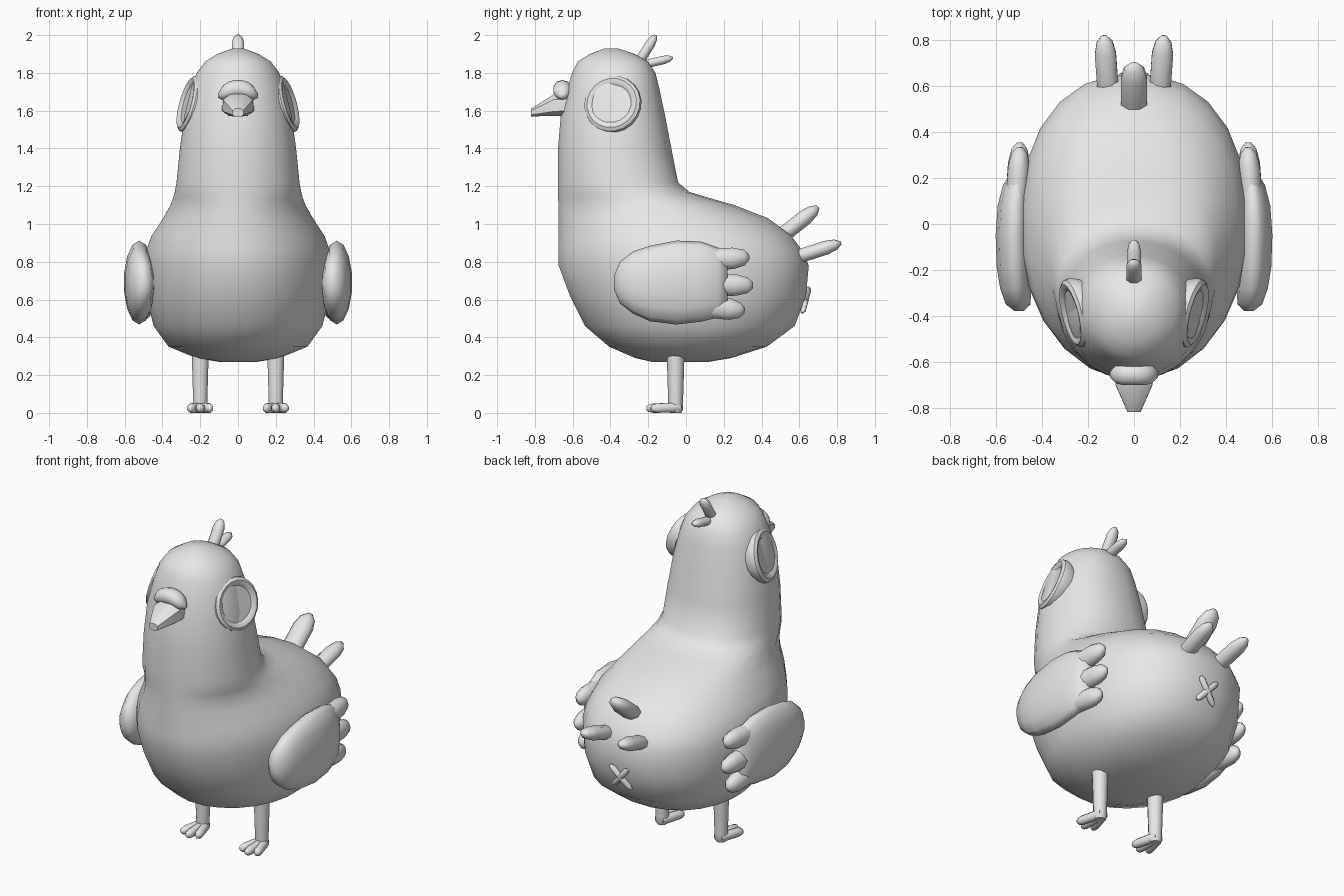
import bpy, bmesh, math
from mathutils import Vector

cube = bpy.data.objects.get("Cube")
if cube:
    bpy.data.objects.remove(cube, do_unlink=True)

grey = bpy.data.materials.new("plain grey")
grey.use_nodes = True
grey.diffuse_color = (0.8, 0.8, 0.8, 1)
grey.node_tree.nodes["Principled BSDF"].inputs["Base Color"].default_value = (0.8, 0.8, 0.8, 1)

X, Y, Z = Vector((1, 0, 0)), Vector((0, 1, 0)), Vector((0, 0, 1))


def power(value, p):
    return math.copysign(abs(value) ** p, value)


def loft(name, rings, n=10, front=1.0, back=1.0, sharp=45):
    """Skin rings of (centre, u, v); front and back set how boxy each half is."""
    bm = bmesh.new()
    loops = []
    for centre, u, v in rings:
        loop = []
        for i in range(n):
            a = math.tau * (i + 0.5) / n
            p = back if math.sin(a) > 0 else front
            point = Vector(centre) + u * power(math.cos(a), p) + v * power(math.sin(a), p)
            loop.append(bm.verts.new(point))
        loops.append(loop)
    for low, high in zip(loops, loops[1:]):
        for i in range(n):
            j = (i + 1) % n
            bm.faces.new((low[i], low[j], high[j], high[i]))
    bm.faces.new(loops[0])
    bm.faces.new(loops[-1])
    bmesh.ops.recalc_face_normals(bm, faces=bm.faces)
    mesh = bpy.data.meshes.new(name)
    bm.to_mesh(mesh)
    bm.free()
    mesh.materials.append(grey)
    for face in mesh.polygons:
        face.use_smooth = True
    mesh.set_sharp_from_angle(angle=math.radians(sharp))
    obj = bpy.data.objects.new(name, mesh)
    bpy.context.collection.objects.link(obj)
    return obj


def feather(name, start, end, wide, thick, side=X, n=8,
            shape=((0, 0.8), (0.15, 1), (0.72, 1), (0.9, 0.75), (1, 0.25))):
    """Straight tapered tube; side is the direction of its width."""
    start, end = Vector(start), Vector(end)
    along = (end - start).normalized()
    u = (side - along * side.dot(along)).normalized()
    v = along.cross(u)
    rings = [(start.lerp(end, t), u * wide * s, v * thick * s) for t, s in shape]
    return loft(name, rings, n, sharp=60)


# Body, neck and head: height, half width, front y, back y
body = [
    (0.27, 0.10, -0.18, 0.12), (0.29, 0.22, -0.27, 0.24), (0.35, 0.37, -0.41, 0.43),
    (0.46, 0.45, -0.54, 0.58), (0.62, 0.49, -0.62, 0.64), (0.78, 0.50, -0.68, 0.655),
    (0.86, 0.49, -0.68, 0.62), (0.94, 0.46, -0.68, 0.56), (1.03, 0.40, -0.68, 0.44),
    (1.10, 0.36, -0.68, 0.26), (1.14, 0.345, -0.68, 0.12), (1.17, 0.337, -0.68, 0.02),
    (1.22, 0.328, -0.68, -0.04), (1.40, 0.31, -0.68, -0.075), (1.58, 0.285, -0.665, -0.11),
    (1.72, 0.25, -0.63, -0.14), (1.80, 0.22, -0.605, -0.16), (1.86, 0.175, -0.575, -0.20),
    (1.90, 0.11, -0.51, -0.27), (1.93, 0.03, -0.43, -0.36),
]
loft("body", [((0, (f + b) / 2, z), X * w, Y * (b - f) / 2) for z, w, f, b in body],
     n=24, back=0.88, sharp=70)

# Beak with the fleshy arch above it
beak = [(-0.60, 1.635, 0.09, 0.065), (-0.70, 1.63, 0.085, 0.06), (-0.82, 1.59, 0.03, 0.022)]
loft("beak", [((0, y, z), X * w, Z * h) for y, z, w, h in beak], n=8, front=0.6, back=0.8)
arch = []
for i in range(9):
    t = i / 4 - 1
    r = 0.05 * math.sqrt(max(0.06, 1 - t ** 4))
    arch.append(((0.105 * t, -0.655, 1.715 - 0.035 * t * t), Y * r, Z * r * 0.95))
loft("beak_arch", arch, sharp=70)

# Head tuft
feather("tuft_upper", (0, -0.26, 1.84), (0, -0.16, 2.0), 0.035, 0.028)
feather("tuft_lower", (0, -0.24, 1.84), (0, -0.07, 1.88), 0.032, 0.024)

# Tail feathers
feather("tail_middle", (0, 0.46, 0.9), (0, 0.70, 1.09), 0.062, 0.045)
for s, label in ((1, "left"), (-1, "right")):
    feather("tail_" + label, (s * 0.11, 0.54, 0.81), (s * 0.13, 0.82, 0.9), 0.05, 0.04)

# Crossed mark on the rump
for s, label in ((1, "rising"), (-1, "falling")):
    feather("cross_" + label, (-s * 0.06, 0.615, 0.53), (s * 0.06, 0.65, 0.665), 0.018, 0.018,
            shape=((0, 0.4), (0.12, 1), (0.88, 1), (1, 0.4)))

for s, label in ((1, "left"), (-1, "right")):
    # Eye: raised rim around a sunken disc, leaning with the head
    normal = Vector((s, -0.25, 0.28)).normalized()
    u = normal.cross(Z).normalized()
    v = normal.cross(u)
    centre = Vector((s * 0.256, -0.388, 1.635))
    profile = [(-0.05, 0.14), (-0.01, 0.155), (0.012, 0.152), (0.024, 0.135),
               (0.02, 0.115), (0.01, 0.103), (0.01, 0.1)]
    loft("eye_" + label, [(centre + normal * d, u * r, v * r) for d, r in profile],
         n=20, sharp=35)

    # Wing: y, centre x, half thickness, centre z, half height
    wing = [(-0.38, 0.50, 0.02, 0.69, 0.04), (-0.35, 0.505, 0.055, 0.69, 0.11),
            (-0.28, 0.515, 0.07, 0.69, 0.165), (-0.19, 0.52, 0.08, 0.685, 0.2),
            (-0.05, 0.523, 0.082, 0.69, 0.222), (0.08, 0.52, 0.076, 0.695, 0.212),
            (0.17, 0.512, 0.06, 0.69, 0.185), (0.22, 0.505, 0.035, 0.69, 0.15)]
    loft("wing_" + label, [((s * x, y, z), X * w, Z * h) for y, x, w, z, h in wing],
         n=14, sharp=70)
    tips = [("upper", 0.80, 0.825, 0.335), ("middle", 0.68, 0.675, 0.355),
            ("lower", 0.575, 0.54, 0.31)]
    for part, z0, z1, y in tips:
        feather(f"wing_tip_{part}_{label}", (s * 0.515, 0.0, z0), (s * 0.497, y, z1),
                0.062, 0.05, side=Z, n=10,
                shape=((0, 0.8), (0.4, 1), (0.75, 0.95), (0.92, 0.7), (1, 0.25)))

    # Leg and three-toed foot
    leg = [(0, 0.03), (0.015, 0.038), (0.05, 0.039), (0.18, 0.043), (0.34, 0.048)]
    loft("leg_" + label, [((s * 0.2, -0.055, z), X * r, Y * r) for z, r in leg], n=10)
    for spread, part in ((-1, "inner"), (0, "middle"), (1, "outer")):
        reach = -0.21 if spread == 0 else -0.185
        feather(f"toe_{part}_{label}", (s * 0.2 + s * spread * 0.01, -0.03, 0.029),
                (s * 0.2 + s * spread * 0.055, reach, 0.024), 0.026, 0.028,
                shape=((0, 0.8), (0.2, 1), (0.8, 0.95), (0.95, 0.7), (1, 0.35)))
